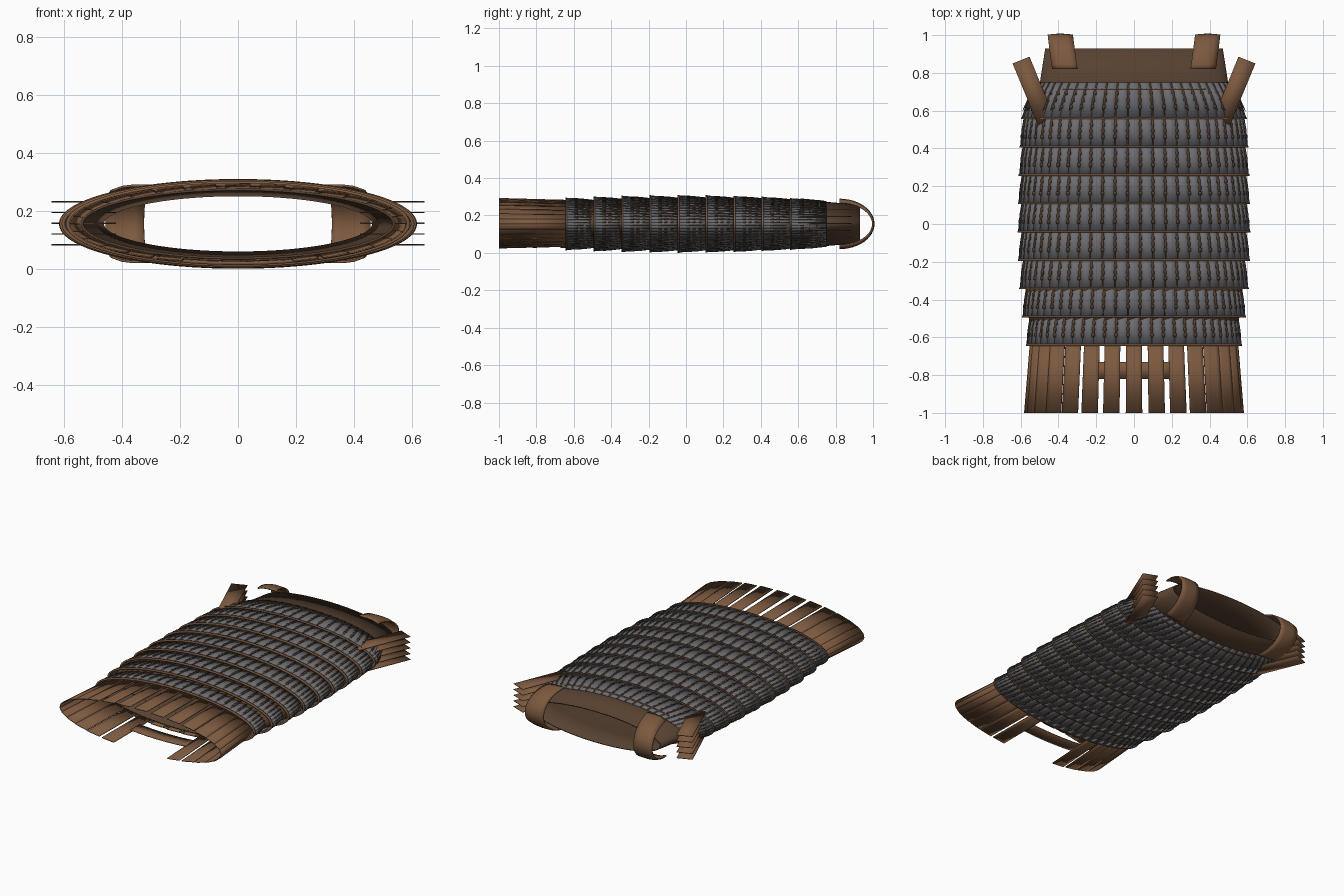
import bpy, bmesh, math
from math import sin, cos, pi

ZC = 0.155  # height of the torso axis

if "Cube" in bpy.data.objects:
    bpy.data.objects.remove(bpy.data.objects["Cube"])


def material(name, rgb):
    m = bpy.data.materials.new(name)
    m.use_nodes = True
    m.diffuse_color = (*rgb, 1)
    m.node_tree.nodes["Principled BSDF"].inputs["Base Color"].default_value = (*rgb, 1)
    return m


LEATHER = material("brown leather", (0.20, 0.10, 0.05))
DARK = material("dark leather", (0.095, 0.053, 0.03))
STEEL = material("grey steel", (0.15, 0.15, 0.163))


def finish(name, bm, mat, thickness, offset=-1):
    mesh = bpy.data.meshes.new(name)
    bm.to_mesh(mesh)
    bm.free()
    obj = bpy.data.objects.new(name, mesh)
    bpy.context.collection.objects.link(obj)
    mesh.materials.append(mat)
    mod = obj.modifiers.new("thickness", "SOLIDIFY")
    mod.thickness, mod.offset = thickness, offset
    bpy.ops.object.select_all(action="DESELECT")
    obj.select_set(True)
    bpy.context.view_layer.objects.active = obj
    bpy.ops.object.shade_smooth_by_angle(angle=math.radians(35))
    return obj


def grid(bm, rows):
    """Join rows of points into a sheet of quads."""
    vs = [[bm.verts.new(p) for p in row] for row in rows]
    for r, s in zip(vs, vs[1:]):
        for i in range(len(r) - 1):
            bm.faces.new((r[i], s[i], s[i + 1], r[i + 1]))


def on_oval(th, y, a, b, off=0):
    """Point at angle th from the top of an oval section, pushed outward by off."""
    nx, nz = sin(th) * b, cos(th) * a
    n = math.hypot(nx, nz)
    return (a * sin(th) + off * nx / n, y, ZC + b * cos(th) + off * nz / n)


def patch(bm, th, half, profile, off=0, tilt=0, segs=2):
    """Curved plate on the oval torso; tilt lifts one long edge over its neighbour."""
    us = [2 * i / segs - 1 for i in range(segs + 1)]
    grid(bm, [[on_oval(th + u * half, y, a, b, off + tilt * (u + 1) / 2) for u in us]
              for y, a, b in profile])


def half_angle(th, width, a, b, limit):
    """Half the angle a plate of this width takes up, limited near the flanks."""
    return min(width / 2 / math.hypot(a * cos(th), b * sin(th)), limit)


# Torso lining
bm = bmesh.new()
patch(bm, 0, pi, [(0.93, 0.47, 0.103), (0.75, 0.498, 0.118), (0.5, 0.56, 0.126),
                  (0.1, 0.585, 0.136), (-0.35, 0.575, 0.133), (-0.64, 0.54, 0.122)], segs=96)
bmesh.ops.remove_doubles(bm, verts=bm.verts, dist=0.0001)
finish("torso_lining", bm, DARK, 0.008)

# Rows of overlapping lamellae with lacing and edge cords
WIDTHS = [0.593, 0.601, 0.606, 0.61, 0.612, 0.61, 0.603, 0.588, 0.568]
HEIGHTS = [0.134, 0.141, 0.146, 0.149, 0.15, 0.149, 0.147, 0.143, 0.137]
PLATES = 56
STEP = 2 * pi / PLATES

for i, (a, b) in enumerate(zip(WIDTHS, HEIGHTS)):
    low = 0.56 - 0.15 * i
    if i == 0:
        top, a0, b0 = 0.75, 0.51, 0.119
    else:
        top, a0, b0 = low + 0.165, a - 0.022, b - 0.014
    span = top - low
    mid = (top - span * 0.45, a0 + (a - a0) * 0.6, b0 + (b - b0) * 0.62)
    profile = [(top, a0, b0), mid, (low, a, b)]

    plates, laces = bmesh.new(), bmesh.new()
    for k in range(PLATES):
        th = k * STEP
        patch(plates, th, half_angle(th, 0.061, a, b, STEP * 0.53), profile, 0, 0.003)
        seam = th + STEP / 2
        strand = half_angle(seam, 0.009, a, b, STEP * 0.1)
        patch(laces, seam, strand, [profile[0], mid, (low + 0.04, a - 0.005, b - 0.003)],
              0.0035, segs=1)
        for f in (0.3, 0.5, 0.68):
            y = top - span * f
            ka, kb = a0 + (a - a0) * f * 1.15, b0 + (b - b0) * f * 1.15
            patch(laces, seam, strand * 1.8, [(y + 0.009, ka, kb), (y - 0.009, ka, kb)],
                  0.004, segs=1)
    finish(f"lamellar_row_{i + 1}", plates, STEEL, 0.004)
    finish(f"lacing_{i + 1}", laces, DARK, 0.003)

    cord = bmesh.new()
    patch(cord, 0, pi, [(low + 0.004, a, b), (low - 0.005, a, b)], 0.0045, segs=96)
    bmesh.ops.remove_doubles(cord, verts=cord.verts, dist=0.0001)
    finish(f"edge_cord_{i + 1}", cord, LEATHER, 0.012)

# Thin cord across the top row
bm = bmesh.new()
for th in (0, pi):
    patch(bm, th, 0.8, [(0.718, 0.528, 0.123), (0.711, 0.528, 0.123)], 0.004, segs=32)
finish("collar_cord", bm, LEATHER, 0.004)

# Skirt of hanging straps, open at the middle of the underside
bm = bmesh.new()
STRAPS = 30
for k in range(STRAPS):
    th = k * 2 * pi / STRAPS
    end = -0.67 if abs(k - STRAPS // 2) <= 1 else -1.0
    half = half_angle(th, 0.086, 0.57, 0.135, 1.06 * pi / STRAPS)
    f = (-0.6 - end) / 0.4
    patch(bm, th, half, [(-0.6, 0.547, 0.126), (end, 0.547 + 0.033 * f, 0.126 + 0.011 * f)],
          0, 0.002, segs=4)
finish("skirt_straps", bm, LEATHER, 0.005)

# Cross band joining the straps under the opening
bm = bmesh.new()
patch(bm, pi, 0.36, [(-0.73, 0.555, 0.13), (-0.82, 0.562, 0.132)], -0.004, segs=10)
finish("skirt_cross_band", bm, LEATHER, 0.005)

# Shoulder loops bending from the upper side round to the underside
for side, label in ((1, "left"), (-1, "right")):
    bm = bmesh.new()
    rows = []
    for j in range(25):
        t = pi / 2 - pi * j / 24
        row = []
        for u in (-1, -0.5, 0, 0.5, 1):
            droop = 1 - 0.13 * max(0, u) ** 2
            row.append((side * (0.365 + 0.025 * cos(t) + 0.066 * u),
                        0.82 + 0.18 * cos(t) * (1 - 0.03 * u * u),
                        ZC + 0.127 * sin(t) * droop))
        rows.append(row)
    grid(bm, rows)
    finish(f"{label}_shoulder_loop", bm, LEATHER, 0.008, -side)

# Stacks of flat shoulder flaps
for side, label in ((1, "left"), (-1, "right")):
    bm = bmesh.new()
    for z in (0.083, 0.12, 0.157, 0.194, 0.231):
        corners = [(0.508, 0.524), (0.643, 0.85), (0.553, 0.886), (0.42, 0.56)]
        bm.faces.new([bm.verts.new((side * x, y, z)) for x, y in corners])
    finish(f"{label}_shoulder_flaps", bm, LEATHER, 0.004, 0)
